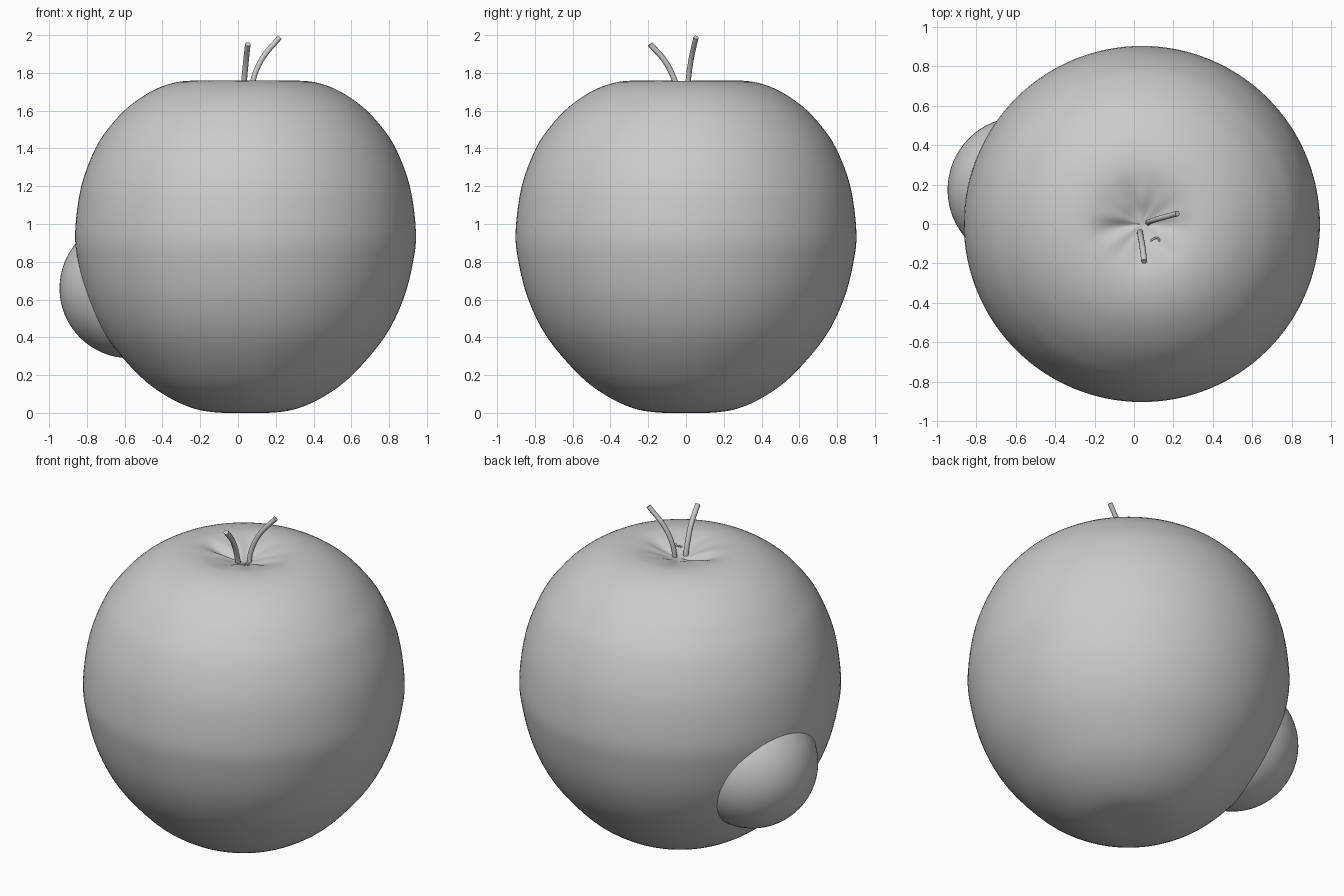
import bpy, math
from mathutils import Vector

if "Cube" in bpy.data.objects:
    bpy.data.objects.remove(bpy.data.objects["Cube"])

CX = 0.04  # axis of the fruit


def smooth_path(pts, steps):
    """Catmull-Rom interpolation through 2D points."""
    out = []
    p = [Vector(q) for q in pts]
    p = [2 * p[0] - p[1]] + p + [2 * p[-1] - p[-2]]
    for i in range(1, len(p) - 2):
        a, b, c, d = p[i - 1:i + 3]
        for k in range(steps):
            t = k / steps
            out.append(0.5 * (2 * b + (c - a) * t + (2 * a - 5 * b + 4 * c - d) * t * t
                              + (3 * b - a - 3 * c + d) * t ** 3))
    return out + [p[-2]]


def fold(r, ang):
    """Soft radial creases around the stem hollow."""
    fade = math.exp(-((r - 0.14) / 0.09) ** 2)
    crease = max(0, math.cos(ang - 3.25)) ** 24 + max(0, math.cos(ang - 0.05)) ** 24
    return fade * (0.004 * math.sin(5 * ang + 1) + 0.003 * math.sin(9 * ang) - 0.018 * crease)


# Fruit body: lathed profile with a shallow creased hollow on top
profile = [(0.0, 0.0), (0.15, 0.002), (0.28, 0.025), (0.42, 0.09), (0.565, 0.2), (0.735, 0.4),
           (0.835, 0.6), (0.887, 0.8), (0.902, 0.96), (0.87, 1.2), (0.795, 1.4), (0.715, 1.52),
           (0.62, 1.62), (0.5, 1.702), (0.39, 1.745), (0.29, 1.759), (0.21, 1.75),
           (0.13, 1.73), (0.06, 1.705), (0.0, 1.695)]
ring = smooth_path(profile, 4)[1:-1]
N = 128
verts, faces = [], []
for r, z in ring:
    for j in range(N):
        a = 2 * math.pi * j / N
        dz = fold(r, a) if z > 1.6 else 0
        verts.append((CX + r * math.cos(a), r * math.sin(a), max(0, z) + dz))
for i in range(len(ring) - 1):
    for j in range(N):
        k = (j + 1) % N
        faces.append((i * N + j, i * N + k, (i + 1) * N + k, (i + 1) * N + j))
bottom, top = len(verts), len(verts) + 1
verts += [(CX, 0, 0), (CX, 0, 1.695)]
last = (len(ring) - 1) * N
for j in range(N):
    k = (j + 1) % N
    faces += [(bottom, k, j), (top, last + j, last + k)]
mesh = bpy.data.meshes.new("fruit_body")
mesh.from_pydata(verts, [], faces)
mesh.shade_smooth()
bpy.context.collection.objects.link(bpy.data.objects.new("fruit_body", mesh))

# Round bulge low on the back left
bpy.ops.mesh.primitive_uv_sphere_add(segments=64, ring_count=32, radius=0.37,
                                     location=(-0.575, 0.173, 0.66))
bpy.context.object.name = "side_bulge"
bpy.ops.object.shade_smooth()


def tube(name, pts, radius):
    cu = bpy.data.curves.new(name, 'CURVE')
    cu.dimensions = '3D'
    cu.bevel_depth = radius
    cu.bevel_resolution = 4
    cu.use_fill_caps = True
    sp = cu.splines.new('BEZIER')
    sp.bezier_points.add(len(pts) - 1)
    for bp, co in zip(sp.bezier_points, pts):
        bp.co = co
        bp.handle_left_type = bp.handle_right_type = 'AUTO'
    ob = bpy.data.objects.new(name, cu)
    bpy.context.collection.objects.link(ob)
    bpy.ops.object.select_all(action='DESELECT')
    ob.select_set(True)
    bpy.context.view_layer.objects.active = ob
    bpy.ops.object.convert(target='MESH')
    bpy.ops.object.shade_smooth_by_angle(angle=math.radians(40))


# Two curved stems and a tiny curl beside them
tube("stem_right", [(0.07, 0.005, 1.67), (0.08, 0.012, 1.76), (0.125, 0.027, 1.87),
                    (0.22, 0.053, 1.988)], 0.014)
tube("stem_front", [(0.03, -0.035, 1.67), (0.033, -0.06, 1.76), (0.042, -0.11, 1.86),
                    (0.052, -0.19, 1.952)], 0.015)
tube("small_curl", [(0.075, -0.1, 1.712), (0.095, -0.078, 1.722), (0.12, -0.072, 1.727),
                    (0.13, -0.088, 1.722)], 0.005)
